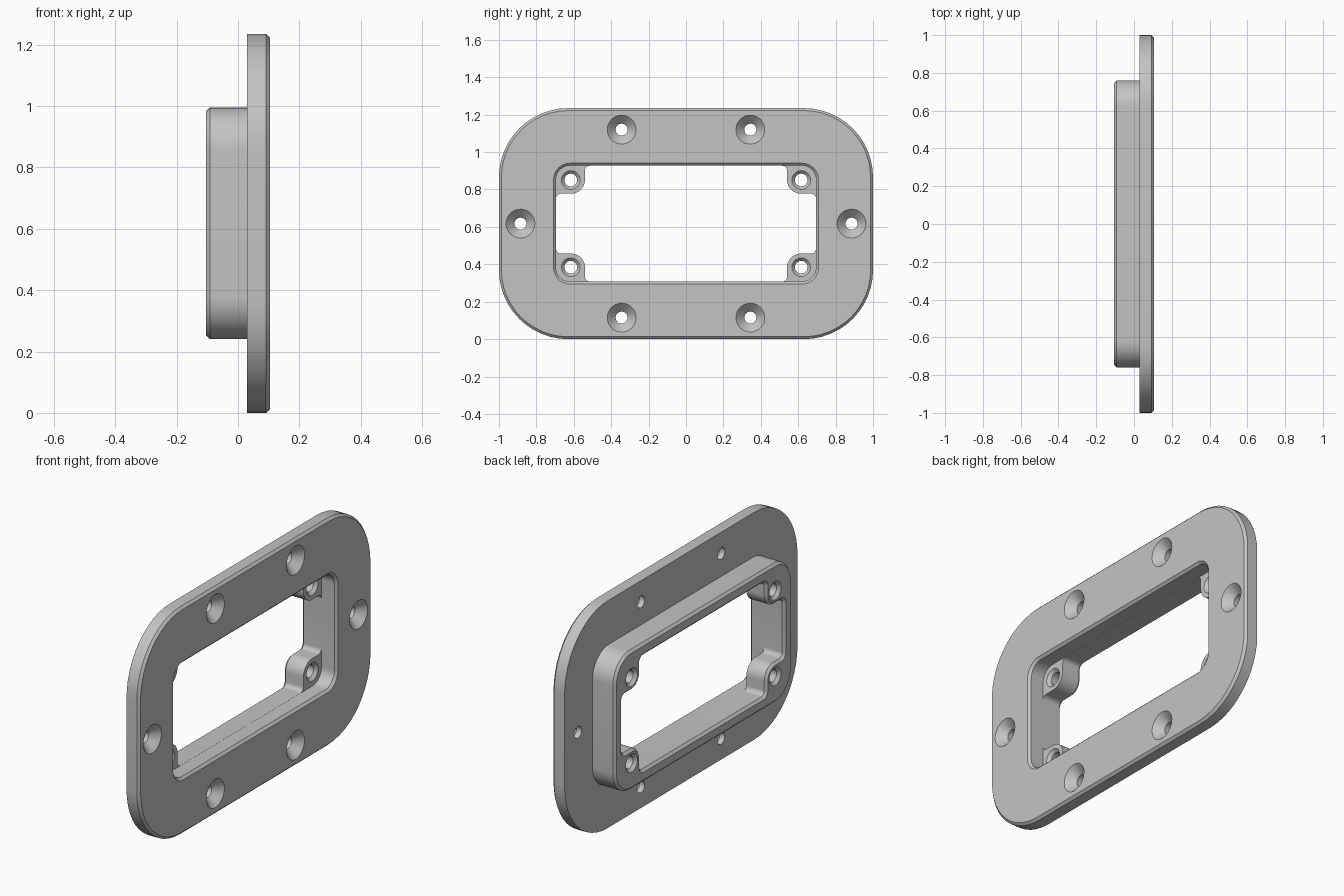
import bpy, bmesh, math
from mathutils import Vector

if "Cube" in bpy.data.objects:
    bpy.data.objects.remove(bpy.data.objects["Cube"])

ZC = 0.6175            # height of the plate centre
FRONT, STEP, BACK = 0.105, 0.03, -0.105
BOSS_FRONT = 0.015
CH = 0.013             # chamfer size


def fillet(corners, n=12):
    """Round each (y, z, radius) corner of a closed right-angled outline."""
    pts = []
    for i, (y, z, r) in enumerate(corners):
        p = Vector((y, z))
        a = (Vector(corners[i - 1][:2]) - p).normalized()
        b = (Vector(corners[(i + 1) % len(corners)][:2]) - p).normalized()
        c = p + (a + b) * r
        for k in range(n + 1):
            t = k / n * math.pi / 2
            pts.append(c - b * r * math.cos(t) - a * r * math.sin(t))
    return pts


def rounded_rect(hy, hz, r):
    return fillet([(hy, hz, r), (-hy, hz, r), (-hy, -hz, r), (hy, -hz, r)])


def circle(cy, cz, r, n=40):
    return [Vector((cy + r * math.cos(k * math.tau / n),
                    cz + r * math.sin(k * math.tau / n))) for k in range(n)]


def opening(d):
    """Rectangular window with a rounded boss left standing in each corner."""
    wy, wz, by, bz = 0.6945 + d, 0.3095 + d, 0.54 + d, 0.16 + d
    quad = [(wy, bz, 0.025 + d), (by, bz, 0.075 - d), (by, wz, 0.025 + d)]
    flip = quad[::-1]
    return fillet(quad + [(-y, z, r) for y, z, r in flip]
                  + [(-y, -z, r) for y, z, r in quad]
                  + [(y, -z, r) for y, z, r in flip])


def loft(name, sections):
    """Closed solid through outlines placed along x."""
    bm = bmesh.new()
    rings = [[bm.verts.new((x, p.x, p.y + ZC)) for p in pts] for x, pts in sections]
    for a, b in zip(rings, rings[1:]):
        for i in range(len(a)):
            j = (i + 1) % len(a)
            bm.faces.new((a[i], a[j], b[j], b[i]))
    bm.faces.new(rings[0])
    bm.faces.new(rings[-1])
    bmesh.ops.recalc_face_normals(bm, faces=bm.faces[:])
    mesh = bpy.data.meshes.new(name)
    bm.to_mesh(mesh)
    bm.free()
    ob = bpy.data.objects.new(name, mesh)
    bpy.context.collection.objects.link(ob)
    return ob


# Flange plate with the narrower collar behind it
body = loft("flange_frame", [
    (FRONT, rounded_rect(1 - CH, ZC - CH, 0.37 - CH)),
    (FRONT - CH, rounded_rect(1, ZC, 0.37)),
    (STEP, rounded_rect(1, ZC, 0.37)),
    (STEP, rounded_rect(0.76, 0.3775, 0.14)),
    (BACK + CH, rounded_rect(0.76, 0.3775, 0.14)),
    (BACK, rounded_rect(0.76 - CH, 0.3775 - CH, 0.14 - CH)),
])
grey = bpy.data.materials.new("plain grey")
grey.diffuse_color = (0.55, 0.55, 0.55, 1)
grey.use_nodes = True
grey.node_tree.nodes["Principled BSDF"].inputs["Base Color"].default_value = grey.diffuse_color
body.data.materials.append(grey)

# Front pocket down to the boss faces, chamfered at the mouth
cutters = [loft("pocket_cutter", [
    (FRONT + 0.02, rounded_rect(0.695 + CH + 0.02, 0.31 + CH + 0.02, 0.075 + CH + 0.02)),
    (FRONT - CH, rounded_rect(0.695, 0.31, 0.075)),
    (BOSS_FRONT, rounded_rect(0.695, 0.31, 0.075)),
])]
# Through window around the bosses, chamfered at the back
cutters.append(loft("window_cutter", [
    (0.06, opening(0)),
    (BACK + CH, opening(0)),
    (BACK - 0.01, opening(CH + 0.01)),
]))
# Countersunk flange holes
for y, z in [(s * 0.344, t * 0.5025) for s in (-1, 1) for t in (-1, 1)] + [(-0.885, 0), (0.885, 0)]:
    cutters.append(loft("screw_cutter", [
        (FRONT + 0.01, circle(y, z, 0.087)),
        (FRONT - 0.045, circle(y, z, 0.032)),
        (STEP - 0.02, circle(y, z, 0.032)),
    ]))
# Boss holes, chamfered at both ends
for y, z in [(s * 0.616, t * 0.233) for s in (-1, 1) for t in (-1, 1)]:
    cutters.append(loft("boss_cutter", [
        (BOSS_FRONT + 0.01, circle(y, z, 0.06)),
        (BOSS_FRONT - 0.016, circle(y, z, 0.034)),
        (BACK + 0.016, circle(y, z, 0.034)),
        (BACK - 0.01, circle(y, z, 0.06)),
    ]))

bpy.context.view_layer.objects.active = body
body.select_set(True)
for cutter in cutters:
    cutter.hide_render = True
    mod = body.modifiers.new("cut", "BOOLEAN")
    mod.operation, mod.solver, mod.object = "DIFFERENCE", "EXACT", cutter
    bpy.ops.object.modifier_apply(modifier=mod.name)
    bpy.data.objects.remove(cutter)

bpy.ops.object.shade_smooth_by_angle(angle=math.radians(25))
